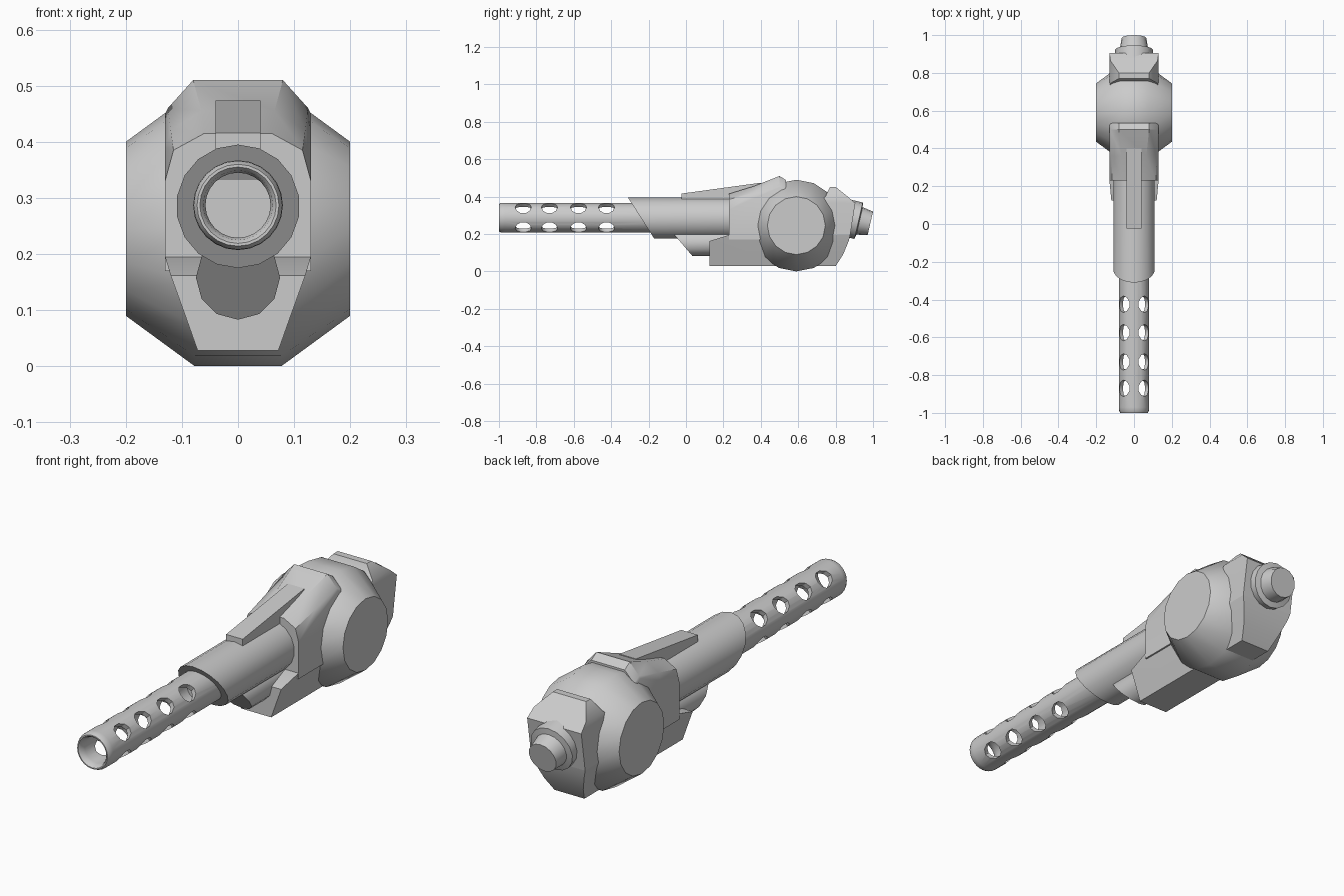
import bpy, bmesh
from math import sin, cos, pi, radians
from mathutils import Matrix, Vector

if "Cube" in bpy.data.objects:
    bpy.data.objects.remove(bpy.data.objects["Cube"])


def finish(name, bm, angle=38):
    bmesh.ops.remove_doubles(bm, verts=bm.verts, dist=1e-5)
    bmesh.ops.recalc_face_normals(bm, faces=bm.faces)
    me = bpy.data.meshes.new(name)
    bm.to_mesh(me)
    bm.free()
    ob = bpy.data.objects.new(name, me)
    bpy.context.collection.objects.link(ob)
    smooth(ob, angle)
    return ob


def smooth(ob, angle):
    bpy.ops.object.select_all(action='DESELECT')
    ob.select_set(True)
    bpy.context.view_layer.objects.active = ob
    bpy.ops.object.shade_smooth_by_angle(angle=radians(angle))


def lathe(name, profile, axis, centre, sides=16, front=None, slope=0.0, tilt=0.0):
    """Revolve (radius, distance) pairs about x or y; optionally slant the front rim."""
    bm = bmesh.new()
    rings = []
    for r, t in profile:
        ring = []
        for i in range(sides):
            a = 2 * pi * i / sides
            u, w = r * sin(a), r * cos(a)
            if axis == 'X':
                p = Vector((t, u, w))
            else:
                p = Vector((u, t + (slope * w if t == front else 0), w))
            ring.append(bm.verts.new(Matrix.Rotation(tilt, 3, 'X') @ p + Vector(centre)))
        rings.append(ring)
    for a, b in zip(rings, rings[1:]):
        for i in range(sides):
            j = (i + 1) % sides
            bm.faces.new((a[i], a[j], b[j], b[i]))
    return finish(name, bm)


def loft(name, sections, angle=38):
    """Skin closed sections of equal point count and cap both ends."""
    bm = bmesh.new()
    rings = [[bm.verts.new(p) for p in s] for s in sections]
    n = len(rings[0])
    for a, b in zip(rings, rings[1:]):
        for i in range(n):
            j = (i + 1) % n
            bm.faces.new((a[i], a[j], b[j], b[i]))
    bm.faces.new(rings[0])
    bm.faces.new(rings[-1])
    return finish(name, bm, angle)


def mirrored(y, half):
    """Section at depth y from a right-hand (x, z) half outline, bottom to top."""
    return [(x, y, z) for x, z in half] + [(-x, y, z) for x, z in reversed(half)]


def level(z, hw, y0, y1):
    return [(-hw, y0, z), (hw, y0, z), (hw, y1, z), (-hw, y1, z)]


AXIS_Z = 0.287

# Perforated barrel with a rounded muzzle
barrel = lathe("barrel", [(0, -0.27), (0.058, -0.27), (0.058, -0.97), (0.062, -0.993),
                          (0.068, -1.0), (0.073, -1.0), (0.079, -0.988), (0.08, -0.97),
                          (0.08, -0.15), (0, -0.15)], 'Y', (0, 0, AXIS_Z), 24)
bm = bmesh.new()
for y in (-0.87, -0.73, -0.575, -0.425):
    for k in range(4):
        m = (Matrix.Translation((0, y, AXIS_Z)) @ Matrix.Rotation(pi / 4 + k * pi / 2, 4, 'Y')
             @ Matrix.Translation((0, 0, 0.0815)) @ Matrix.Diagonal((1, 1.15, 1, 1)))
        bmesh.ops.create_cone(bm, cap_ends=True, segments=10, radius1=0.038, radius2=0.038,
                              depth=0.08, matrix=m)
cutter = finish("hole_cutter", bm)
cutter.hide_render = True
mod = barrel.modifiers.new("holes", 'BOOLEAN')
mod.operation, mod.solver, mod.object = 'DIFFERENCE', 'EXACT', cutter
bpy.ops.object.select_all(action='DESELECT')
bpy.context.view_layer.objects.active = barrel
barrel.select_set(True)
bpy.ops.object.modifier_apply(modifier=mod.name)
bpy.data.objects.remove(cutter)
smooth(barrel, 38)

# Slant-cut sleeve around the barrel and smaller tube below it
lathe("barrel_sleeve", [(0, -0.24), (0.11, -0.24), (0.11, 0.4), (0, 0.4)], 'Y',
      (0, 0, 0.285), 18, -0.24, -0.64)
lathe("lower_tube", [(0, -0.03), (0.075, -0.03), (0.075, 0.3), (0, 0.3)], 'Y',
      (0, 0, 0.158), 12, -0.03, -0.85)

# Sloping sight rail on top
loft("top_rail", [mirrored(y, [(0.04, 0.35), (0.04, z)])
                  for y, z in ((-0.025, 0.416), (0.40, 0.474))])

# Upper shell rising towards the back
loft("upper_shell", [
    mirrored(0.23, [(0.13, 0.17), (0.13, 0.33), (0.115, 0.385), (0.06, 0.415)]),
    mirrored(0.36, [(0.13, 0.17), (0.13, 0.39), (0.12, 0.42), (0.065, 0.455)]),
    mirrored(0.50, [(0.13, 0.17), (0.13, 0.45), (0.125, 0.46), (0.08, 0.51)]),
    mirrored(0.535, [(0.13, 0.17), (0.13, 0.43), (0.125, 0.44), (0.08, 0.488)])])

# Lower body tapering to a narrow keel, and rear housing
loft("lower_body", [level(0.028, 0.072, 0.125, 0.80), level(0.09, 0.094, 0.125, 0.84),
                    level(0.162, 0.12, 0.125, 0.87), level(0.195, 0.13, 0.23, 0.878)])
loft("rear_housing", [level(0.195, 0.13, 0.6, 0.878), level(0.365, 0.13, 0.7, 0.905),
                      level(0.40, 0.125, 0.745, 0.865), level(0.452, 0.08, 0.77, 0.80)])

# Bevelled drum set across the body
lathe("drum", [(0, -0.2), (0.155, -0.2), (0.245, -0.077), (0.245, 0.077),
               (0.155, 0.2), (0, 0.2)], 'X', (0, 0.59, 0.245), 16)

# Tilted end cap with flange and knob
lathe("end_cap", [(0, -0.08), (0.1, -0.08), (0.1, 0), (0.075, 0.005), (0.065, 0.064), (0, 0.064)],
      'Y', (0, 0.923, 0.271), 16, tilt=radians(-13))
